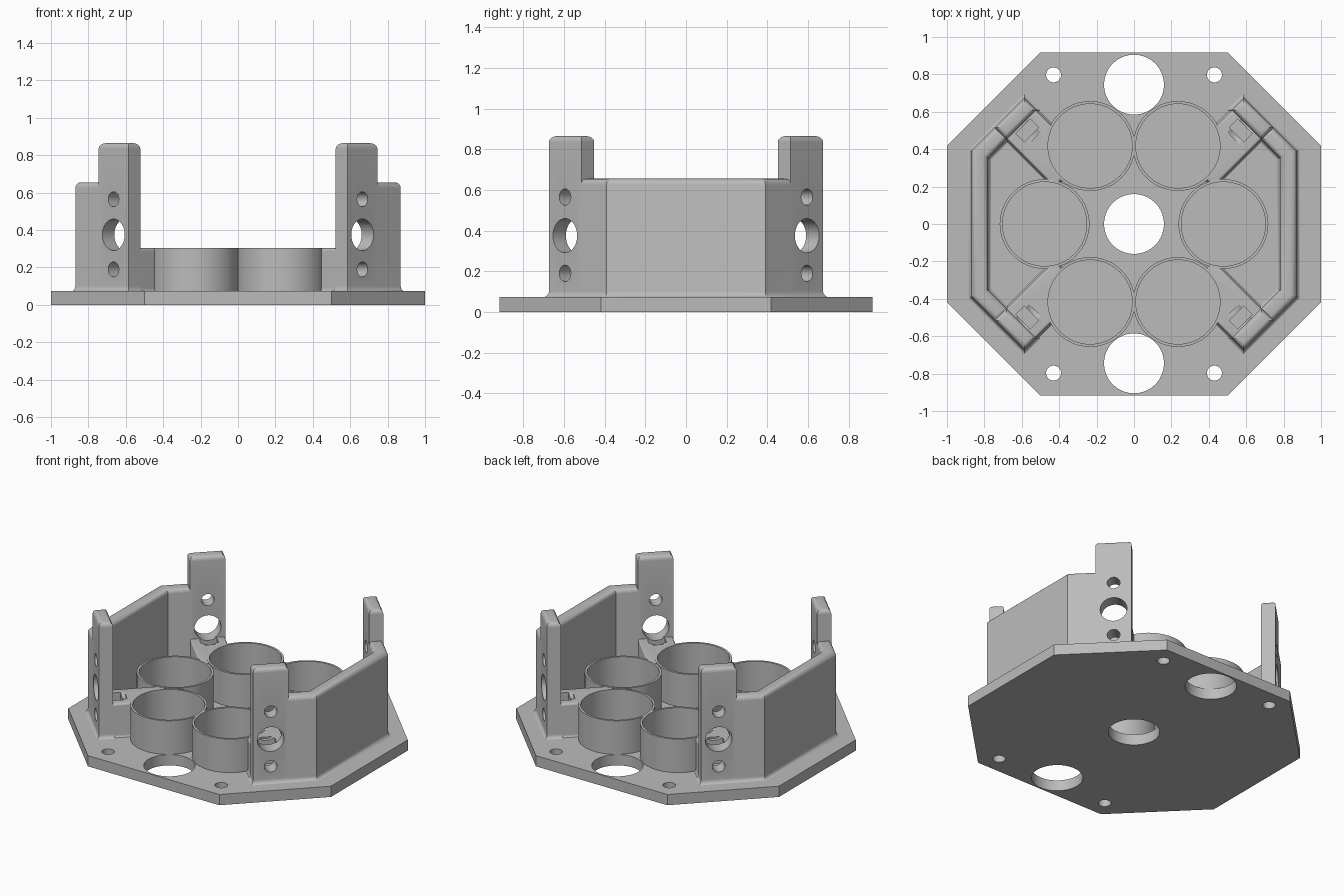
import bpy, bmesh, math
from mathutils import Vector, Matrix

if "Cube" in bpy.data.objects:
    bpy.data.objects.remove(bpy.data.objects["Cube"], do_unlink=True)

GREY = bpy.data.materials.new("plain grey")
GREY.use_nodes = True
GREY.diffuse_color = (0.5, 0.5, 0.5, 1)
GREY.node_tree.nodes["Principled BSDF"].inputs["Base Color"].default_value = (0.5, 0.5, 0.5, 1)

FLOOR = 0.074      # top of the base plate
R2 = math.sqrt(0.5)
SIDES = [(sx, sy) for sx in (-1, 1) for sy in (-1, 1)]


def make(name, bm):
    bmesh.ops.recalc_face_normals(bm, faces=bm.faces)
    mesh = bpy.data.meshes.new(name)
    bm.to_mesh(mesh)
    bm.free()
    mesh.materials.append(GREY)
    obj = bpy.data.objects.new(name, mesh)
    bpy.context.collection.objects.link(obj)
    return obj


def diagonal(s, n, sx, sy):
    """Point at s along and n out from the centre of a 45 degree corner."""
    return Vector(((n - s) * R2 * sx, (n + s) * R2 * sy))


def offset(points, d):
    """Move a counter-clockwise outline outwards with mitred corners."""
    out = []
    for i, p in enumerate(points):
        a = (p - points[i - 1]).normalized()
        b = (points[(i + 1) % len(points)] - p).normalized()
        na, nb = Vector((a.y, -a.x)), Vector((b.y, -b.x))
        out.append(p + (na + nb) * d / (1 + na.dot(nb)))
    return out


def prism(bm, points, bottom, top, flare=0.0, round_top=0.0, steps=5):
    """Upright prism with a flared foot and a rounded top edge."""
    points = [Vector(p) for p in points]
    area = sum(points[i - 1].x * p.y - p.x * points[i - 1].y for i, p in enumerate(points))
    if area < 0:
        points.reverse()
    angles = [math.pi / 2 * k / steps for k in range(steps + 1)]
    levels = [(bottom, 0)]
    if flare:
        levels = [(bottom + flare * (1 - math.cos(a)), flare * (1 - math.sin(a))) for a in angles]
    if round_top:
        levels += [(top - round_top * (1 - math.sin(a)), -round_top * (1 - math.cos(a))) for a in angles]
    else:
        levels.append((top, 0))
    rings = [[bm.verts.new((p.x, p.y, z)) for p in offset(points, d)] for z, d in levels]
    for low, high in zip(rings, rings[1:]):
        for i in range(len(low)):
            bm.faces.new((low[i - 1], low[i], high[i], high[i - 1]))
    bm.faces.new(rings[0][::-1])
    bm.faces.new(rings[-1])


def cylinder(bm, centre, radius, depth, direction=(0, 0, 1)):
    turn = Vector(direction).to_track_quat("Z", "Y").to_matrix().to_4x4()
    bmesh.ops.create_cone(bm, cap_ends=True, segments=64, radius1=radius, radius2=radius,
                          depth=depth, matrix=Matrix.Translation(centre) @ turn)


def cut(obj, *cutters):
    bpy.context.view_layer.objects.active = obj
    for cutter in cutters:
        mod = obj.modifiers.new("cut", "BOOLEAN")
        mod.operation = "DIFFERENCE"
        mod.solver = "EXACT"
        mod.object = cutter
        bpy.ops.object.modifier_apply(modifier=mod.name)


def rectangle(s0, s1, n0, n1, sx, sy):
    return [diagonal(s, n, sx, sy) for s, n in ((s0, n0), (s1, n0), (s1, n1), (s0, n1))]


# Cutters: plate holes, cup bores, screw holes and nut slots
CUPS = [(-0.478, 0), (0.478, 0)] + [(0.235 * sx, 0.417 * sy) for sx, sy in SIDES]
POST_MID, OUTER, INNER = -0.05, 0.891, 0.801

bm = bmesh.new()
for y in (-0.745, 0, 0.745):
    cylinder(bm, (0, y, 0), 0.16, 1)
for sx, sy in SIDES:
    cylinder(bm, (0.43 * sx, 0.797 * sy, 0), 0.04, 1)
plate_cutter = make("plate_cutter", bm)

bm = bmesh.new()
for x, y in CUPS:
    cylinder(bm, (x, y, FLOOR + 0.5), 0.225, 1)
bore_cutter = make("bore_cutter", bm)

drill_bm, slot_bm = bmesh.new(), bmesh.new()
for sx, sy in SIDES:
    for z, radius in ((0.19, 0.04), (0.375, 0.084), (0.565, 0.04)):
        spot = diagonal(POST_MID, 0.83, sx, sy)
        cylinder(drill_bm, (spot.x, spot.y, z), radius, 0.26, (sx, sy, 0))
    prism(slot_bm, rectangle(-0.105, 0.005, 0.725, 0.79, sx, sy), 0.13, 0.5)
drill_cutter = make("drill_cutter", drill_bm)
slot_cutter = make("slot_cutter", slot_bm)

parts = []

# Octagonal base plate
bm = bmesh.new()
prism(bm, [(-0.5, -0.917), (0.5, -0.917), (1, -0.417), (1, 0.417),
           (0.5, 0.917), (-0.5, 0.917), (-1, 0.417), (-1, -0.417)], 0, FLOOR)
plate = make("base_plate", bm)
cut(plate, plate_cutter)
parts.append(plate)

# Six open cups
for i, (x, y) in enumerate(CUPS):
    bm = bmesh.new()
    cylinder(bm, (x, y, 0.1825), 0.24, 0.245)
    cup = make(f"cup_{i + 1}", bm)
    cut(cup, bore_cutter)
    parts.append(cup)

# Side walls, folded at 45 degrees towards the posts
for sx, side in ((-1, "right"), (1, "left")):
    def face(n, x):
        fold = n / R2 - x
        return [diagonal(-0.15, n, sx, 1), (x * sx, fold), (x * sx, -fold), diagonal(-0.15, n, sx, -1)]
    bm = bmesh.new()
    prism(bm, face(OUTER, 0.87) + face(INNER, 0.78)[::-1], FLOOR - 0.004, 0.655, 0.03, 0.03)
    parts.append(make(f"{side}_wall", bm))

# Corner posts with screw holes, and the blocks tying them to the cups
for sx, sy in SIDES:
    label = ("back" if sy > 0 else "front") + ("_left" if sx > 0 else "_right")
    bm = bmesh.new()
    prism(bm, rectangle(-0.163, 0.062, INNER, OUTER, sx, sy), FLOOR - 0.004, 0.865, 0.03, 0.03)
    post = make(f"{label}_post", bm)
    cut(post, drill_cutter)
    bm = bmesh.new()
    prism(bm, rectangle(-0.161, 0.06, 0.44, 0.84, sx, sy), FLOOR - 0.004, 0.303, 0.02, 0.015)
    block = make(f"{label}_block", bm)
    cut(block, bore_cutter, drill_cutter, slot_cutter)
    parts += [post, block]

for cutter in (plate_cutter, bore_cutter, drill_cutter, slot_cutter):
    bpy.data.objects.remove(cutter, do_unlink=True)

# Smooth curved faces, keep edges sharp
bpy.ops.object.select_all(action="DESELECT")
for part in parts:
    part.select_set(True)
bpy.context.view_layer.objects.active = plate
bpy.ops.object.shade_smooth_by_angle(angle=math.radians(30))
